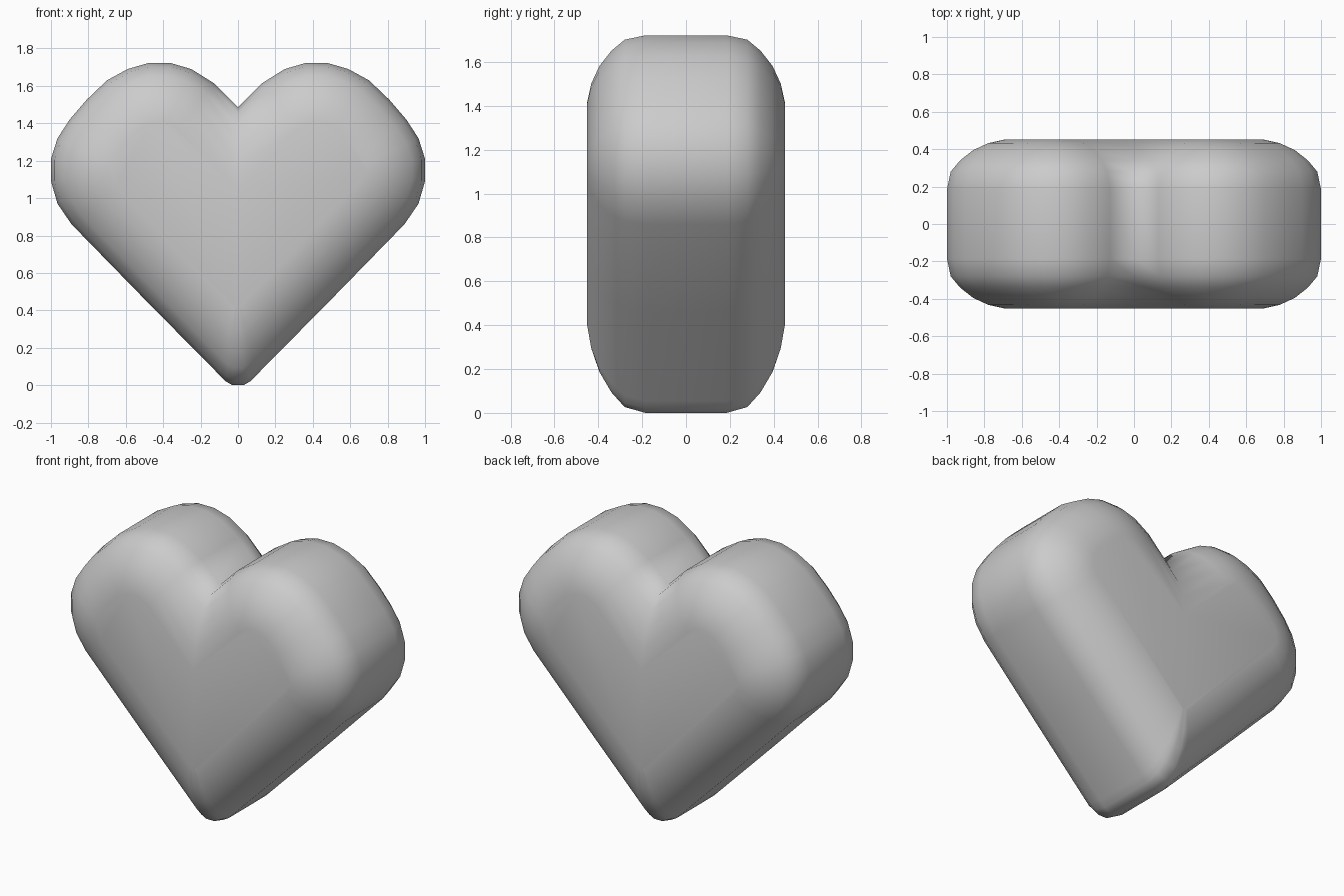
import bpy, bmesh
from mathutils import Vector

if "Cube" in bpy.data.objects:
    bpy.data.objects.remove(bpy.data.objects["Cube"])

# Right half of the heart outline (x, z), tip to cleft
half = [(0.03, 0.0), (0.065, 0.02), (0.10, 0.055), (0.50, 0.46), (0.89, 0.86),
        (0.965, 0.97), (1.0, 1.09), (1.0, 1.21), (0.965, 1.32), (0.90, 1.42),
        (0.81, 1.525), (0.70, 1.63), (0.59, 1.69), (0.48, 1.722),
        (0.36, 1.722), (0.25, 1.69), (0.13, 1.615), (0.0, 1.485)]
TIP = 3  # leading points that make the rounded tip

# Rounded edge section: (inset, y)
edge = [(0.31, 0.452), (0.22, 0.432), (0.14, 0.395), (0.07, 0.34), (0.02, 0.28), (0.0, 0.185)]
section = [(d, -y) for d, y in edge] + [(d, y) for d, y in reversed(edge)]


def inset_half(d):
    """Inset the half outline by d with mitred corners."""
    pts = [Vector(p) for p in half]
    pts.append(Vector((-half[-2][0], half[-2][1])))
    out = []
    for i in range(len(half)):
        p = pts[i]
        if i < TIP:
            k = 0.8 * d / 0.31
            out.append((p.x * (1 - k), p.y - p.x * k + 1.414 * d))
            continue
        a, b = (p - pts[i - 1]).normalized(), (pts[i + 1] - p).normalized()
        na, nb = Vector((-a.y, a.x)), Vector((-b.y, b.x))
        q = p + (na + nb) * d / (1 + na.dot(nb))
        out.append((q.x, q.y))
    return out


# Heart body: stacked inset outlines joined from front to back
bm = bmesh.new()
rings = []
for d, y in section:
    h = inset_half(d)
    loop = h + [(-x, z) for x, z in reversed(h[:-1])]
    rings.append([bm.verts.new((x, y, z)) for x, z in loop])
n = len(rings[0])
for r, s in zip(rings, rings[1:]):
    for i in range(n):
        j = (i + 1) % n
        bm.faces.new((r[i], r[j], s[j], s[i]))

# Front and back: strips between mirrored points, with a fan below the cleft
for ring in (rings[0], rings[-1]):
    bm.faces.new(ring)
bmesh.ops.recalc_face_normals(bm, faces=bm.faces)

mesh = bpy.data.meshes.new("heart")
bm.to_mesh(mesh)
bm.free()
heart = bpy.data.objects.new("heart", mesh)
bpy.context.collection.objects.link(heart)
for p in mesh.polygons:
    p.use_smooth = True
